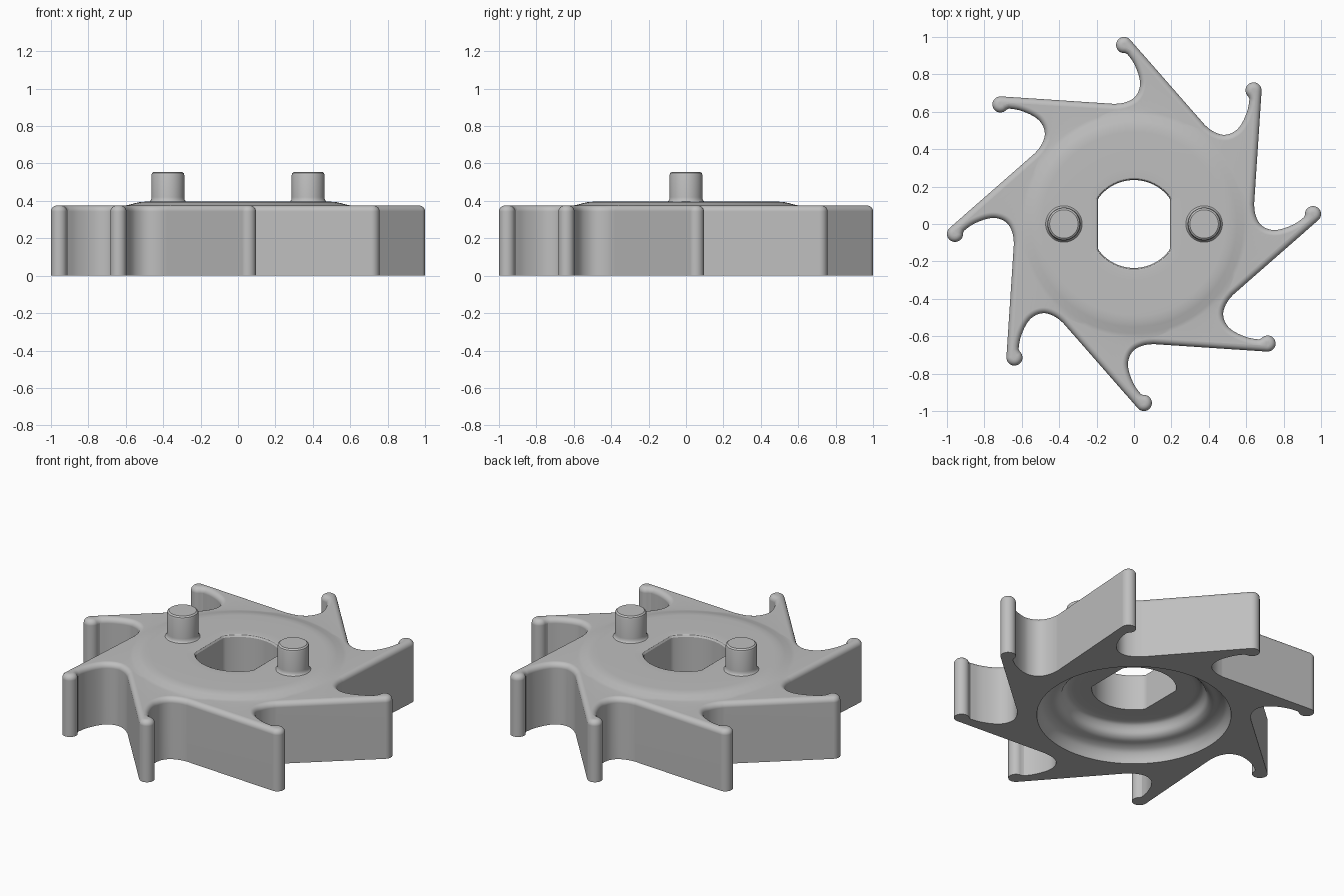
import bpy, bmesh
from math import sin, cos, pi, radians
from mathutils import Vector, Matrix

if "Cube" in bpy.data.objects:
    bpy.data.objects.remove(bpy.data.objects["Cube"])

VANES = 8
RIM_Z = 0.375      # top of the vanes
HUB_Z = 0.396      # top of the raised hub
ROUND = 0.031      # rounding of the upper rim
SEGMENTS = 96

grey = bpy.data.materials.new("plain grey")
grey.use_nodes = True
colour = (0.52, 0.52, 0.52, 1)
grey.diffuse_color = colour
grey.node_tree.nodes["Principled BSDF"].inputs["Base Color"].default_value = colour


def finish(bm, name):
    bmesh.ops.recalc_face_normals(bm, faces=bm.faces)
    mesh = bpy.data.meshes.new(name)
    bm.to_mesh(mesh)
    bm.free()
    mesh.materials.append(grey)
    obj = bpy.data.objects.new(name, mesh)
    bpy.context.collection.objects.link(obj)
    bpy.ops.object.select_all(action="DESELECT")
    obj.select_set(True)
    bpy.context.view_layer.objects.active = obj
    bpy.ops.object.shade_smooth_by_angle(angle=radians(30))
    return obj


def add_loop(bm, points, z):
    return [bm.verts.new((p[0], p[1], z)) for p in points]


def bridge(bm, a, b):
    n = len(a)
    for i in range(n):
        j = (i + 1) % n
        bm.faces.new((a[i], a[j], b[j], b[i]))


def fill_between(bm, *loops):
    edges = []
    for loop in loops:
        for i, v in enumerate(loop):
            w = loop[(i + 1) % len(loop)]
            edges.append(bm.edges.get((v, w)) or bm.edges.new((v, w)))
    bmesh.ops.triangle_fill(bm, use_beauty=True, edges=edges)


def smooth_path(points, steps=4):
    """Catmull-Rom curve through the points."""
    p = [Vector(q) for q in points]
    p = [2 * p[0] - p[1]] + p + [2 * p[-1] - p[-2]]
    out = []
    for a, b, c, d in zip(p, p[1:], p[2:], p[3:]):
        for k in range(steps):
            t = k / steps
            out.append(0.5 * (2 * b + (c - a) * t + (2 * a - 5 * b + 4 * c - d) * t * t
                              + (3 * b - a - 3 * c + d) * t ** 3))
    return out + [p[-2]]


def inset(points, distance):
    """Mitred inward offset of a counter-clockwise outline."""
    out = []
    for i, p in enumerate(points):
        a = (p - points[i - 1]).normalized()
        b = (points[(i + 1) % len(points)] - p).normalized()
        na, nb = Vector((-a.y, a.x)), Vector((-b.y, b.x))
        out.append(p + (na + nb) * distance / max(0.6, 1 + na.dot(nb)))
    return out


def ring(radius, half_width=9):
    """Circle, optionally cut flat on both x sides."""
    points = []
    for i in range(SEGMENTS):
        t = 2 * pi * i / SEGMENTS
        x = max(-half_width, min(half_width, radius * cos(t)))
        points.append((x, radius * sin(t)))
    return points


# One vane: rounded tip, then the scooped root up to the next vane
tip = Vector((0.957, 0.053))
vane = [tip + 0.043 * Vector((cos(radians(a)), sin(radians(a))))
        for a in range(-49, 186, 13)]
vane += smooth_path([(0.909, 0.036), (0.868, 0.006), (0.822, -0.016), (0.78, -0.029),
                     (0.742, -0.032), (0.70, -0.02), (0.668, 0.008),
                     (0.648, 0.055), (0.642, 0.104)])
outline = []
for k in range(VANES):
    turn = Matrix.Rotation(2 * pi * k / VANES, 2)
    outline += [turn @ p for p in vane]

# Impeller body: walls and rounded upper rim
bm = bmesh.new()
bottom = add_loop(bm, outline, 0)
previous = bottom
for k in range(7):
    a = k / 6 * pi / 2
    loop = add_loop(bm, inset(outline, ROUND * (1 - cos(a))), RIM_Z - ROUND * (1 - sin(a)))
    bridge(bm, previous, loop)
    previous = loop

# Raised hub, flat-sided bore and stepped hollow underneath
FLAT = 0.193
section = [(0.605, RIM_Z, 9), (0.585, 0.379, 9), (0.55, 0.388, 9), (0.525, 0.394, 9),
           (0.49, HUB_Z, 9), (0.30, HUB_Z, 9),
           (0.249, HUB_Z, FLAT + 0.014), (0.241, 0.392, FLAT + 0.006),
           (0.235, 0.382, FLAT), (0.235, 0.17, FLAT), (0.30, 0.17, 9)]
section += [(p.x, p.y, 9) for p in smooth_path(
    [(0.34, 0.17), (0.375, 0.162), (0.395, 0.14), (0.41, 0.11), (0.435, 0.092),
     (0.475, 0.084), (0.51, 0.066), (0.53, 0.035), (0.54, 0)], 3)]
rings = [add_loop(bm, ring(r, w), z) for r, z, w in section]
for a, b in zip(rings, rings[1:]):
    bridge(bm, a, b)
fill_between(bm, previous, rings[0])
fill_between(bm, bottom, rings[-1])
body = finish(bm, "impeller_body")
weighted = body.modifiers.new("even shading", "WEIGHTED_NORMAL")
weighted.keep_sharp = True

# Two drive pegs
for side, x in (("left", 0.375), ("right", -0.375)):
    bm = bmesh.new()
    section = [(0.102, HUB_Z - 0.004), (0.094, 0.399), (0.089, 0.408), (0.088, 0.42),
               (0.088, 0.538), (0.085, 0.548), (0.076, 0.555)]
    loops = [add_loop(bm, ring(r), z) for r, z in section]
    for a, b in zip(loops, loops[1:]):
        bridge(bm, a, b)
    bm.faces.new(loops[-1])
    peg = finish(bm, side + "_drive_peg")
    peg.location.x = x
